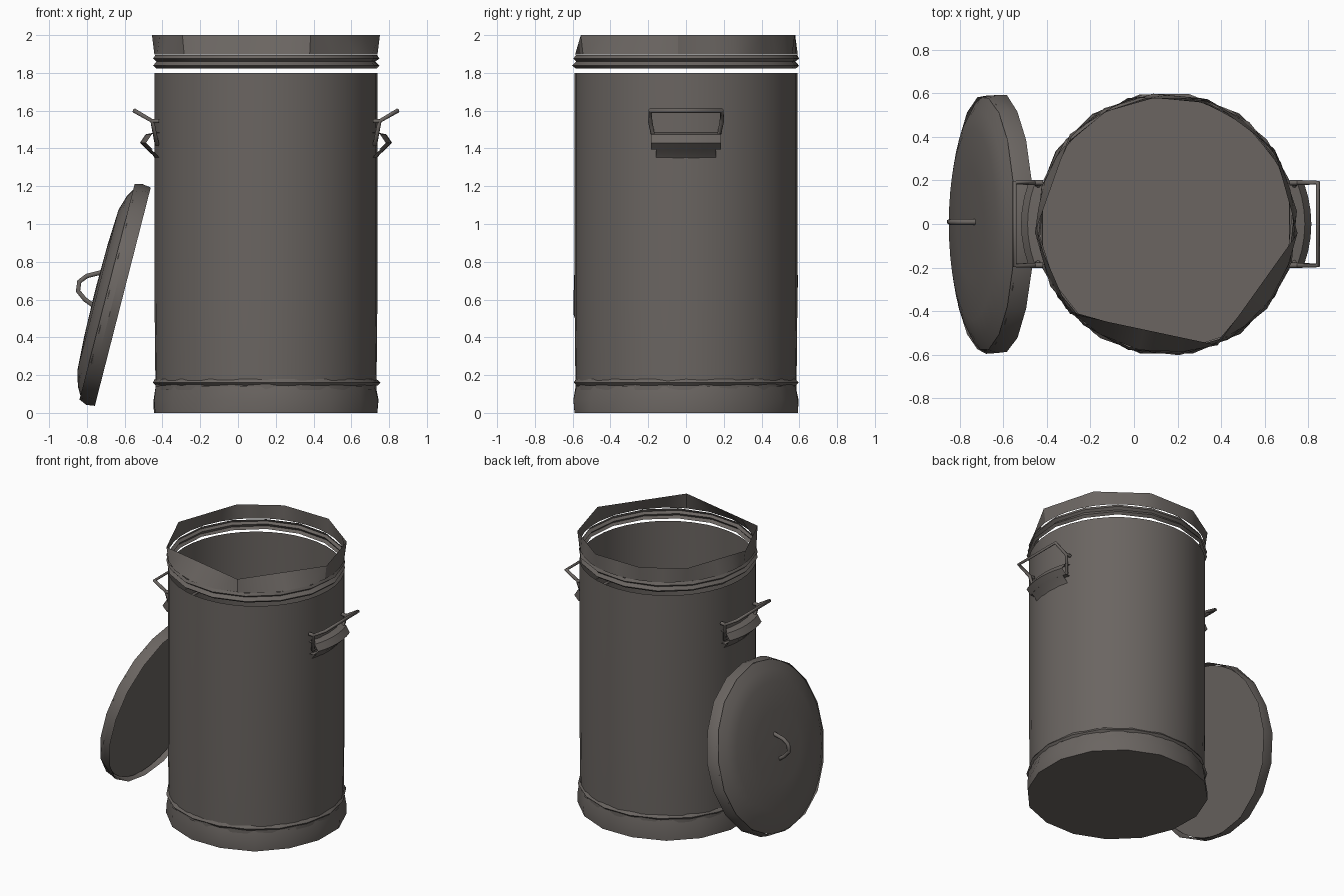
import bpy, bmesh, random
from math import sin, cos, pi, radians, sqrt
from mathutils import Matrix, Vector

random.seed(4)
cube = bpy.data.objects.get("Cube")
if cube:
    bpy.data.objects.remove(cube, do_unlink=True)

CX, R = 0.148, 0.59

metal = bpy.data.materials.new("dull_grey_metal")
metal.use_nodes = True
METAL_COLOR = (0.145, 0.13, 0.12, 1)
metal.diffuse_color = METAL_COLOR
metal.node_tree.nodes["Principled BSDF"].inputs["Base Color"].default_value = METAL_COLOR


def finish(obj, smooth=True):
    obj.data.materials.append(metal)
    bpy.context.collection.objects.link(obj)
    if smooth:
        bpy.ops.object.select_all(action="DESELECT")
        obj.select_set(True)
        bpy.context.view_layer.objects.active = obj
        bpy.ops.object.shade_smooth_by_angle(angle=radians(32))
    return obj


def loft(name, rows, matrix, closed=True, cap_start=False, cap_end=False, smooth=True):
    """Skin a list of point rows into one sheet."""
    bm = bmesh.new()
    grid = [[bm.verts.new(matrix @ Vector(p)) for p in row] for row in rows]
    n = len(grid[0])
    for a, b in zip(grid, grid[1:]):
        for i in range(n if closed else n - 1):
            j = (i + 1) % n
            bm.faces.new((a[i], a[j], b[j], b[i]))
    if cap_start:
        bm.faces.new(grid[0][::-1])
    if cap_end:
        bm.faces.new(grid[-1])
    mesh = bpy.data.meshes.new(name)
    bm.to_mesh(mesh)
    bm.free()
    return finish(bpy.data.objects.new(name, mesh), smooth)


def circle(r, z, sides, turn=0.0, jitter=0.0):
    row = []
    for i in range(sides):
        a = 2 * pi * i / sides + turn
        rr = r + random.uniform(-jitter, jitter)
        row.append((rr * cos(a), rr * sin(a), z))
    return row


def lathe(name, profile, sides, matrix, turn=0.0, jitter=0.0, **options):
    rows = [circle(r, z, sides, turn, jitter) for r, z in profile]
    return loft(name, rows, matrix, **options)


def rod(name, points, radius, cyclic=False):
    curve = bpy.data.curves.new(name, "CURVE")
    curve.dimensions = "3D"
    curve.bevel_depth = radius
    curve.bevel_resolution = 1
    curve.use_fill_caps = True
    spline = curve.splines.new("POLY")
    spline.points.add(len(points) - 1)
    for p, co in zip(spline.points, points):
        p.co = (*co, 1)
    spline.use_cyclic_u = cyclic
    return finish(bpy.data.objects.new(name, curve), False)


can = Matrix.Translation((CX, 0, 0))

# Can body, base skirt and the beads above it
lathe("can_body", [(R - 0.005, 0.12), (R, 0.6), (R, 1.8)], 40, can)
lathe("base_skirt", [(0.605, 0), (0.603, 0.07), (0.59, 0.14)], 16, can,
      turn=0.2, jitter=0.006, cap_start=True)
lathe("base_bead", [(0.588, 0.145), (0.603, 0.16), (0.588, 0.18)], 18, can, jitter=0.004)

# Rim bead, floating just above the body
lathe("rim_bead", [(0.585, 1.822), (0.602, 1.838), (0.583, 1.86), (0.601, 1.875), (0.588, 1.895)],
      16, can, turn=0.1, jitter=0.004)

# Collar: irregular eight-sided top edge running down to a round lower edge
corners = [Vector((0.605 * cos(radians(a)), 0.605 * sin(radians(a)), 2.0))
           for a in (-67, -4, 35, 72, 107, 137, 184, 223)]
top_edge, low_edge = [], []
for a, b in zip(corners, corners[1:] + corners[:1]):
    for k in range(4):
        p = a.lerp(b, k / 4)
        top_edge.append(p)
        low = p.xy.normalized() * 0.592
        low_edge.append((low.x, low.y, 1.897))
loft("collar", [low_edge, top_edge], can)

# Side handles: a bent wire bail and a curved bracket plate
bracket = [(0.735, 1.485), (0.785, 1.475), (0.815, 1.43), (0.78, 1.395), (0.745, 1.395)]
flange = [(0.785, 1.4), (0.748, 1.365), (0.73, 1.34)]


def plate(name, section, half, matrix):
    rows = []
    for k in range(-3, 4):
        y = half * k / 3
        bend = (sqrt(R * R - y * y) - R) * 1.1
        rows.append([(x - CX + bend, y, z) for x, z in section])
    return loft(name, rows, matrix, closed=False)


for side, label in ((1, "left"), (-1, "right")):
    mirror = can @ Matrix.Diagonal((side, 1, 1, 1))
    plate(label + "_bracket", bracket, 0.185, mirror)
    plate(label + "_bracket_flange", flange, 0.16, mirror)
    half_path = [(0.725, 0.165, 1.42), (0.75, 0.19, 1.545), (0.845, 0.19, 1.6)]
    path = half_path + [(x, -y, z) for x, y, z in reversed(half_path)]
    rod(label + "_bail", [mirror @ Vector((x - CX, y, z)) for x, y, z in path], 0.012, True)
    hinge = [(0.715, 0.19, 1.545), (0.75, 0.19, 1.545)]
    for end in (1, -1):
        rod(label + "_hinge", [mirror @ Vector((x - CX, y * end, z)) for x, y, z in hinge], 0.012)

# Lid leaning against the can
normal = Vector((-0.969, 0, 0.248))
tangent = Vector((0.248, 0, 0.969))
lid = Matrix((tangent, (0, 1, 0), normal)).transposed().to_4x4()
lid.translation = (-0.61, 0, 0.615)
lathe("lid_dome", [(0.585, 0.075), (0.52, 0.112), (0.44, 0.136), (0.25, 0.146), (0.02, 0.15)],
      36, lid, cap_end=True)
lathe("lid_underside", [(0.585, 0.075), (0.58, 0.03)], 36, lid, cap_end=True)
lathe("lid_rim", [(0.6, 0), (0.603, 0.045), (0.59, 0.087)], 18, lid, jitter=0.006)

# Lid grip
rod("lid_grip", [(-0.72, 0.01, 0.745), (-0.80, 0.01, 0.725), (-0.84, 0.01, 0.695),
                 (-0.847, 0.01, 0.645), (-0.81, 0.01, 0.60), (-0.76, 0.01, 0.565)], 0.014)
